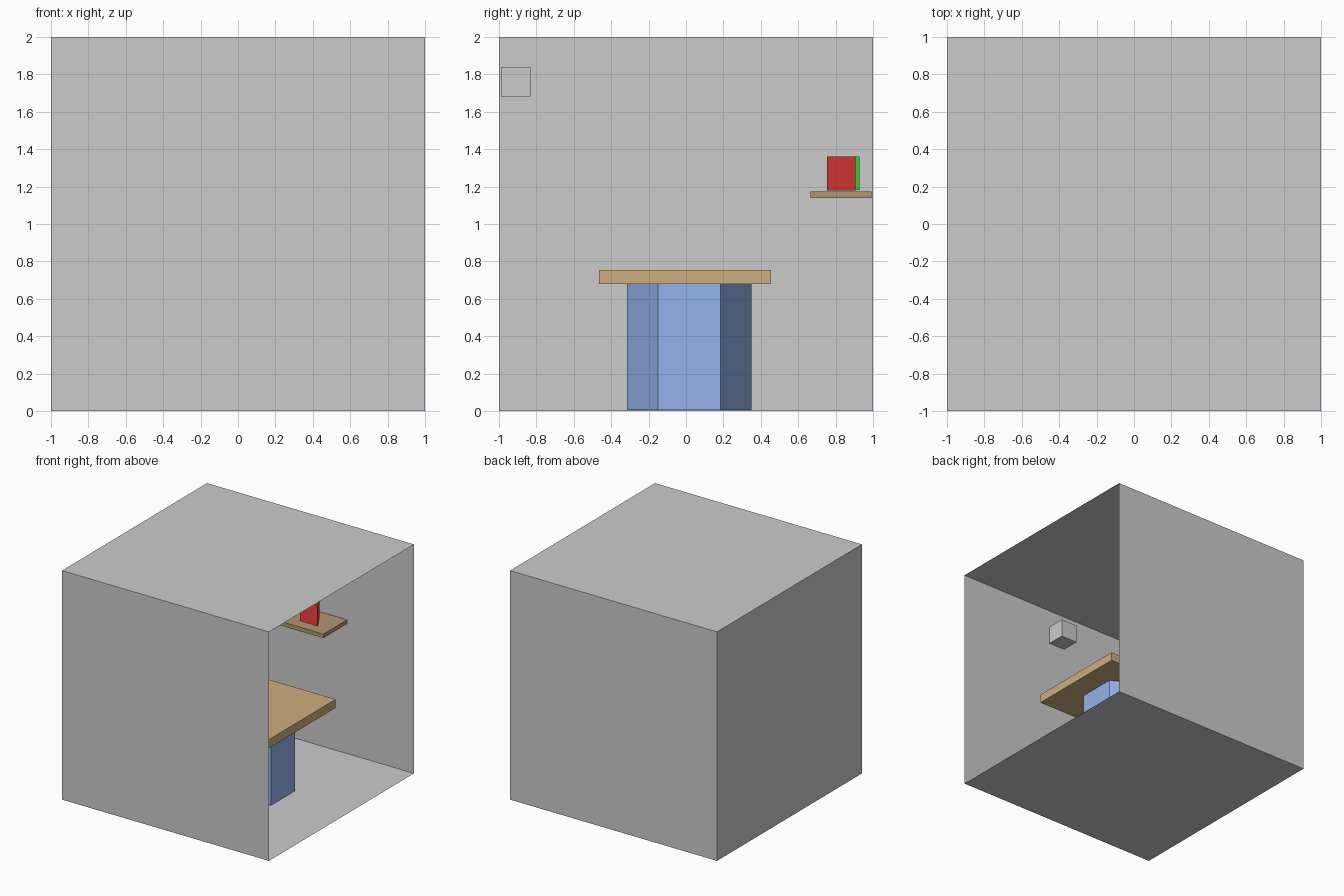
import bpy, bmesh
from mathutils import Vector

if "Cube" in bpy.data.objects:
    bpy.data.objects.remove(bpy.data.objects["Cube"])


def material(name, rgb):
    m = bpy.data.materials.new(name)
    m.diffuse_color = (*rgb, 1)
    m.use_nodes = True
    m.node_tree.nodes["Principled BSDF"].inputs["Base Color"].default_value = m.diffuse_color
    return m


def finish(name, bm, mat=None):
    mesh = bpy.data.meshes.new(name)
    bm.to_mesh(mesh)
    bm.free()
    ob = bpy.data.objects.new(name, mesh)
    bpy.context.collection.objects.link(ob)
    if mat:
        mesh.materials.append(mat)
    return ob


def box_mesh(lo, hi):
    lo, hi = Vector(lo), Vector(hi)
    bm = bmesh.new()
    bmesh.ops.create_cube(bm, size=1)
    bmesh.ops.scale(bm, vec=hi - lo, verts=bm.verts)
    bmesh.ops.translate(bm, vec=(lo + hi) / 2, verts=bm.verts)
    return bm


def box(name, lo, hi, mat=None):
    return finish(name, box_mesh(lo, hi), mat)


def prism(name, sides, radius, x, y, z0, z1, mat):
    # upright prism with one corner pointing to the back
    bpy.ops.mesh.primitive_cylinder_add(vertices=sides, radius=radius, depth=z1 - z0,
                                        location=(x, y, (z0 + z1) / 2))
    ob = bpy.context.object
    ob.name = name
    ob.data.materials.append(mat)


wood = material("table_wood", (0.62, 0.42, 0.21))
dark_wood = material("shelf_wood", (0.44, 0.30, 0.16))
blue = material("blue", (0.30, 0.45, 0.85))
red = material("red", (0.9, 0.05, 0.05))
green = material("green", (0.03, 0.6, 0.03))

# room shell, open on the right
bm = box_mesh((-1, -1, 0), (1, 1, 2))
bm.normal_update()
bmesh.ops.delete(bm, geom=[f for f in bm.faces if f.normal.x > 0.9], context='FACES_ONLY')
finish("room", bm)

# table on a six-sided pedestal
box("table_top", (-0.30, -0.465, 0.68), (0.625, 0.455, 0.755), wood)
prism("table_pedestal", 6, 0.333, 0.135, 0.018, 0.006, 0.68, blue)

# shelf on the back wall with two ornaments
box("shelf", (-0.36, 0.665, 1.138), (0.36, 0.992, 1.173), dark_wood)
prism("red_ornament", 3, 0.1, 0.155, 0.805, 1.178, 1.36, red)
box("green_ornament", (-0.21, 0.755, 1.182), (-0.035, 0.928, 1.36), green)

# small block on the front wall
box("wall_block", (-0.075, -0.99, 1.682), (0.085, -0.832, 1.84))
